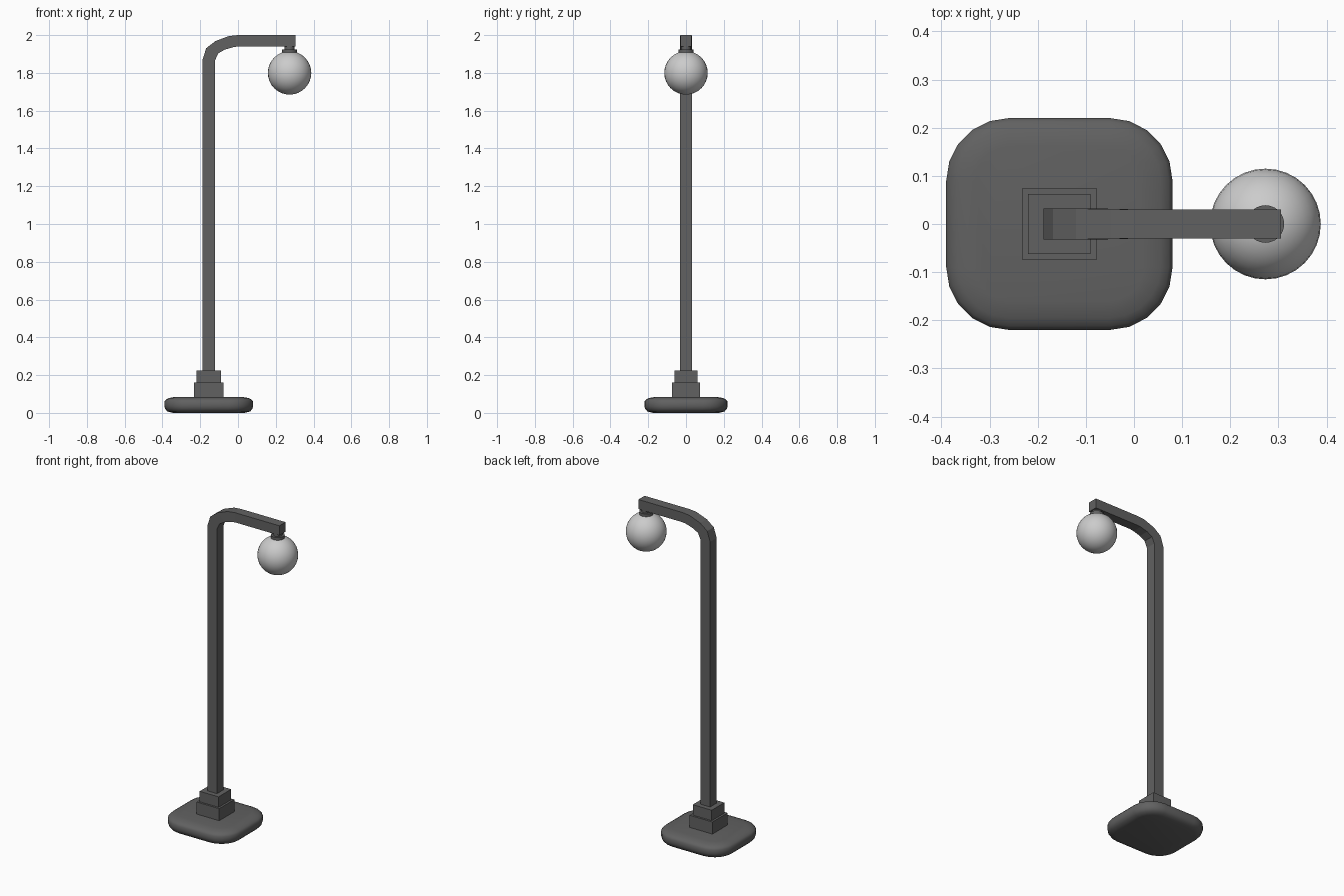
import bpy, bmesh, math

if "Cube" in bpy.data.objects:
    bpy.data.objects.remove(bpy.data.objects["Cube"])

POLE_X = -0.155
LAMP_X = 0.273


def loft(name, rings, smooth=None):
    """Skin a list of equal-length closed rings and cap both ends."""
    bm = bmesh.new()
    vr = [[bm.verts.new(p) for p in r] for r in rings]
    n = len(vr[0])
    for a, b in zip(vr, vr[1:]):
        for i in range(n):
            j = (i + 1) % n
            bm.faces.new((a[i], a[j], b[j], b[i]))
    bm.faces.new(vr[0][::-1])
    bm.faces.new(vr[-1])
    bmesh.ops.recalc_face_normals(bm, faces=bm.faces)
    me = bpy.data.meshes.new(name)
    bm.to_mesh(me)
    bm.free()
    ob = bpy.data.objects.new(name, me)
    bpy.context.collection.objects.link(ob)
    if smooth:
        bpy.ops.object.select_all(action='DESELECT')
        ob.select_set(True)
        bpy.context.view_layer.objects.active = ob
        bpy.ops.object.shade_smooth_by_angle(angle=math.radians(smooth))
    return ob


def rounded_ring(hx, hy, r, z, seg=5):
    pts = []
    for k, (sx, sy) in enumerate([(1, 1), (-1, 1), (-1, -1), (1, -1)]):
        for i in range(seg + 1):
            a = math.radians(90 * (k + i / seg))
            pts.append((POLE_X + sx * (hx - r) + r * math.cos(a),
                        sy * (hy - r) + r * math.sin(a), z))
    return pts


def box(name, hx, hy, z0, z1):
    ring = [(-hx, -hy), (hx, -hy), (hx, hy), (-hx, hy)]
    return loft(name, [[(POLE_X + x, y, z) for x, y in ring] for z in (z0, z1)])


# Rounded base slab with softened top and bottom rims
HX, HY, R = 0.235, 0.22, 0.13
slab = [(0.045, 0.0), (0.015, 0.008), (0.004, 0.022), (0.0, 0.035), (0.0, 0.06),
        (0.008, 0.07), (0.025, 0.079), (0.06, 0.085)]
loft("base", [rounded_ring(HX - d, HY - d, R - d, z) for d, z in slab], 40)

# Stepped square plinth
box("lower_plinth", 0.078, 0.074, 0.06, 0.16)
box("upper_plinth", 0.065, 0.062, 0.15, 0.225)

# Square post bending into the arm: (outer x, z), (inner x, z), half width
sections = [
    ((-0.188, 0.20), (-0.122, 0.20), 0.032),
    ((-0.188, 1.87), (-0.122, 1.865), 0.032),
    ((-0.168, 1.931), (-0.105, 1.903), 0.032),
    ((-0.120, 1.968), (-0.070, 1.923), 0.032),
    ((-0.048, 1.995), (-0.022, 1.937), 0.031),
    ((0.0, 2.0), (0.005, 1.94), 0.030),
    ((0.305, 2.0), (0.305, 1.94), 0.030),
]
loft("post_and_arm", [[(o[0], -w, o[1]), (i[0], -w, i[1]),
                       (i[0], w, i[1]), (o[0], w, o[1])] for o, i, w in sections])

# Lamp neck and collar
for name, r, z0, z1 in (("lamp_neck", 0.026, 1.915, 1.945),
                        ("lamp_collar", 0.039, 1.905, 1.925)):
    loft(name, [[(LAMP_X + r * math.cos(t * math.tau / 24), r * math.sin(t * math.tau / 24), z)
                 for t in range(24)] for z in (z0, z1)], 40)

# Globe
bpy.ops.mesh.primitive_uv_sphere_add(segments=32, ring_count=16, radius=0.115,
                                     location=(LAMP_X, 0, 1.80))
globe = bpy.context.object
globe.name = "globe"
bpy.ops.object.shade_smooth()

# Dark metal and pale glass
metal = bpy.data.materials.new("dark_metal")
metal.diffuse_color = (0.12, 0.12, 0.12, 1)
metal.use_nodes = True
metal.node_tree.nodes["Principled BSDF"].inputs["Base Color"].default_value = metal.diffuse_color
glass = bpy.data.materials.new("pale_glass")
glass.diffuse_color = (0.6, 0.6, 0.6, 1)
glass.use_nodes = True
glass.node_tree.nodes["Principled BSDF"].inputs["Base Color"].default_value = glass.diffuse_color
for ob in bpy.context.scene.objects:
    ob.data.materials.append(glass if ob is globe or ob.name == "globe" else metal)
